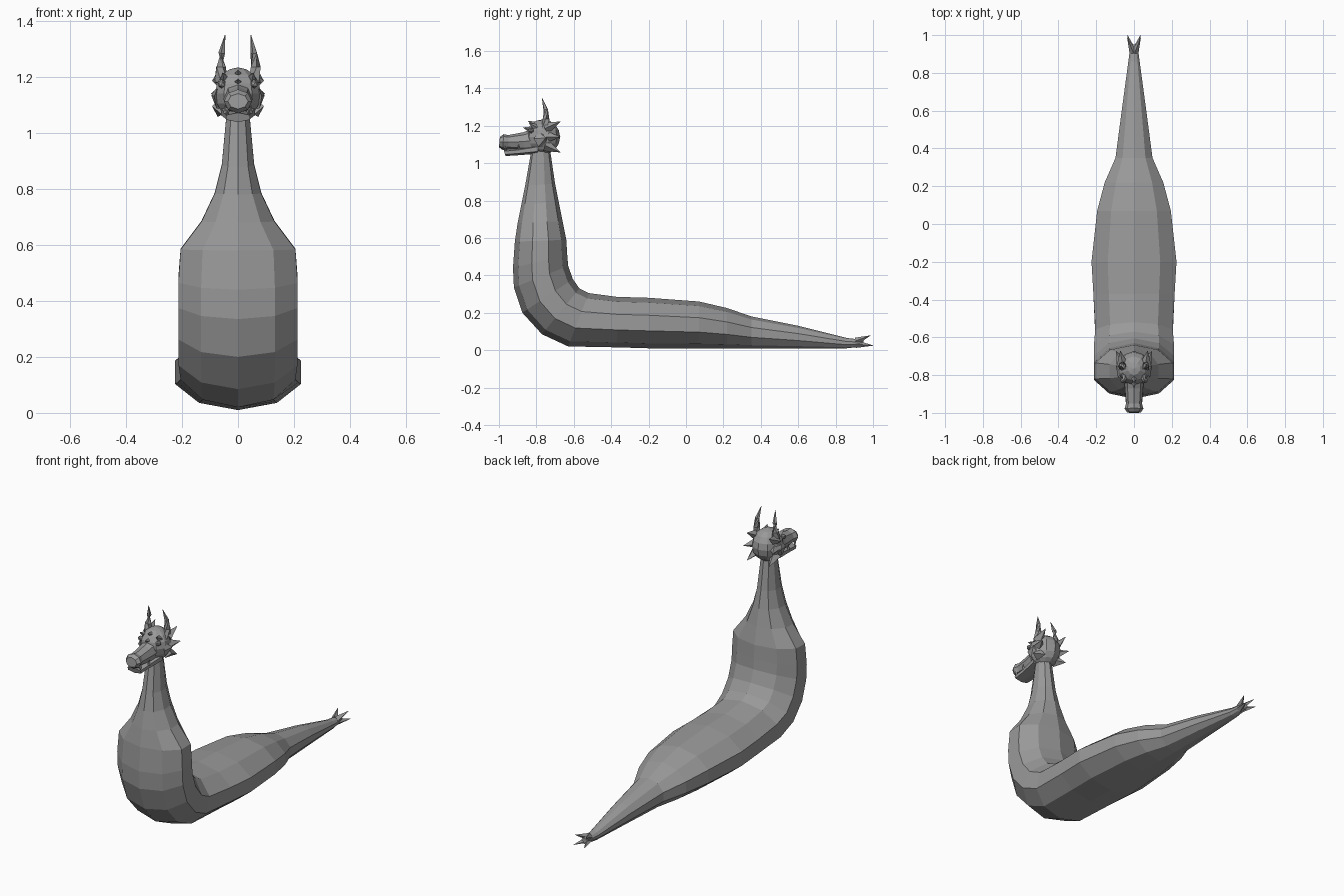
import bpy, math
from mathutils import Vector

cube = bpy.data.objects.get("Cube")
if cube:
    bpy.data.objects.remove(cube, do_unlink=True)

grey = bpy.data.materials.new("stone_grey")
grey.use_nodes = True
colour = (0.32, 0.32, 0.32, 1)
grey.diffuse_color = colour
grey.node_tree.nodes["Principled BSDF"].inputs["Base Color"].default_value = colour


def add_mesh(name, verts, faces):
    mesh = bpy.data.meshes.new(name)
    mesh.from_pydata([tuple(v) for v in verts], [], faces)
    mesh.materials.append(grey)
    obj = bpy.data.objects.new(name, mesh)
    bpy.context.collection.objects.link(obj)
    return obj


def skin(name, rings):
    """Join equal rings of points into a closed tube."""
    n = len(rings[0])
    faces = [(r * n + i, r * n + (i + 1) % n, (r + 1) * n + (i + 1) % n, (r + 1) * n + i)
             for r in range(len(rings) - 1) for i in range(n)]
    faces += [tuple(reversed(range(n))), tuple(range((len(rings) - 1) * n, len(rings) * n))]
    obj = add_mesh(name, [p for ring in rings for p in ring], faces)
    bpy.context.view_layer.objects.active = obj
    bpy.ops.object.mode_set(mode='EDIT')
    bpy.ops.mesh.select_all(action='SELECT')
    bpy.ops.mesh.normals_make_consistent(inside=False)
    bpy.ops.object.mode_set(mode='OBJECT')
    return obj


def loft(name, sections, n=10):
    """Each section: top y, top z, bottom y, bottom z, half width."""
    rings = []
    for ty, tz, by, bz, w in sections:
        top, bottom = Vector((0, ty, tz)), Vector((0, by, bz))
        mid, half = (top + bottom) / 2, (top - bottom) / 2
        widest = max(math.sin(math.tau * i / n) for i in range(n))
        rings.append([mid + half * math.cos(math.tau * i / n)
                      + Vector((w * math.sin(math.tau * i / n) / widest, 0, 0)) for i in range(n)])
    return skin(name, rings)


def tube(name, path, n=5):
    """Tapered tube along (x, y, z, radius) points."""
    pts = [Vector(p[:3]) for p in path]
    rings = []
    for k, p in enumerate(path):
        d = pts[min(k + 1, len(pts) - 1)] - pts[max(k - 1, 0)]
        q = d.to_track_quat('Z', 'Y')
        rings.append([pts[k] + q @ Vector((p[3] * math.cos(math.tau * i / n),
                                           p[3] * math.sin(math.tau * i / n), 0)) for i in range(n)])
    return skin(name, rings)


def spike(name, base, tip, radius, n=4):
    return tube(name, [(*base, radius), (*tip, 0.001)], n)


# Serpent body: tail, belly, bend and neck in one skin
loft("body", [
    (0.95, 0.055, 0.95, 0.02, 0.018),
    (0.86, 0.065, 0.86, 0.01, 0.03),
    (0.60, 0.13, 0.60, 0.01, 0.065),
    (0.35, 0.18, 0.35, 0.01, 0.098),
    (0.22, 0.225, 0.22, 0.01, 0.155),
    (0.07, 0.26, 0.07, 0.01, 0.195),
    (-0.20, 0.28, -0.20, 0.01, 0.225),
    (-0.37, 0.285, -0.37, 0.015, 0.215),
    (-0.52, 0.305, -0.63, 0.02, 0.205),
    (-0.57, 0.33, -0.77, 0.085, 0.212),
    (-0.605, 0.38, -0.875, 0.20, 0.213),
    (-0.63, 0.45, -0.92, 0.335, 0.213),
    (-0.635, 0.51, -0.925, 0.44, 0.213),
    (-0.64, 0.59, -0.915, 0.58, 0.205),
    (-0.66, 0.69, -0.90, 0.68, 0.13),
    (-0.68, 0.79, -0.88, 0.78, 0.083),
    (-0.70, 0.89, -0.86, 0.88, 0.058),
    (-0.725, 1.06, -0.83, 1.05, 0.042),
    (-0.73, 1.10, -0.825, 1.10, 0.04),
])

# Flared tail tip
for sx, side in ((-1, "right"), (1, "left")):
    spike("tail_upper_barb_" + side, (0.005 * sx, 0.91, 0.048), (0.035 * sx, 0.985, 0.078), 0.02)
    spike("tail_lower_barb_" + side, (0.005 * sx, 0.91, 0.032), (0.035 * sx, 1.0, 0.025), 0.02)

# Skull
bpy.ops.mesh.primitive_uv_sphere_add(segments=10, ring_count=8, radius=0.092,
                                     location=(0, -0.765, 1.14))
skull = bpy.context.object
skull.name = "skull"
skull.scale = (0.93, 1.0, 1.02)
skull.data.materials.append(grey)

# Muzzle and lower jaw
loft("muzzle", [
    (-0.80, 1.19, -0.80, 1.06, 0.055),
    (-0.87, 1.165, -0.87, 1.065, 0.048),
    (-0.95, 1.15, -0.95, 1.075, 0.042),
    (-0.975, 1.155, -0.98, 1.07, 0.05),
    (-0.995, 1.14, -1.0, 1.085, 0.036),
], 8)
loft("lower_jaw", [
    (-0.79, 1.10, -0.79, 1.05, 0.06),
    (-0.90, 1.08, -0.90, 1.042, 0.046),
    (-0.975, 1.072, -0.965, 1.038, 0.042),
], 6)

# Forehead studs
spike("forehead_stud_upper", (0, -0.805, 1.205), (0, -0.845, 1.225), 0.018)
spike("forehead_stud_lower", (0, -0.835, 1.18), (0, -0.87, 1.19), 0.015)

# Paired horns, eyes, cheek frills and teeth
for sx, side in ((-1, "right"), (1, "left")):
    tube("horn_" + side, [
        (0.06 * sx, -0.755, 1.18, 0.024), (0.062 * sx, -0.748, 1.235, 0.019),
        (0.057 * sx, -0.75, 1.285, 0.013), (0.046 * sx, -0.77, 1.35, 0.001)])
    spike("brow_" + side, (0.045 * sx, -0.80, 1.19), (0.055 * sx, -0.84, 1.215), 0.02)
    bpy.ops.mesh.primitive_ico_sphere_add(subdivisions=1, radius=0.016,
                                          location=(0.058 * sx, -0.828, 1.175))
    eye = bpy.context.object
    eye.name = "eye_" + side
    eye.data.materials.append(grey)
    for level, z, tip_z, x in (("upper", 1.185, 1.222, 0.072), ("middle", 1.14, 1.14, 0.095),
                               ("lower", 1.095, 1.058, 0.072)):
        spike(level + "_cheek_spike_" + side, (0.06 * sx, -0.75, z),
              (x * sx, -0.672, tip_z), 0.033)
    spike("cheek_" + side, (0.06 * sx, -0.77, 1.13), (0.095 * sx, -0.75, 1.135), 0.05, 6)
    spike("rear_tooth_" + side, (0.043 * sx, -0.895, 1.07), (0.046 * sx, -0.895, 1.1), 0.009)
    spike("front_tooth_" + side, (0.036 * sx, -0.965, 1.09), (0.038 * sx, -0.965, 1.055), 0.009)
